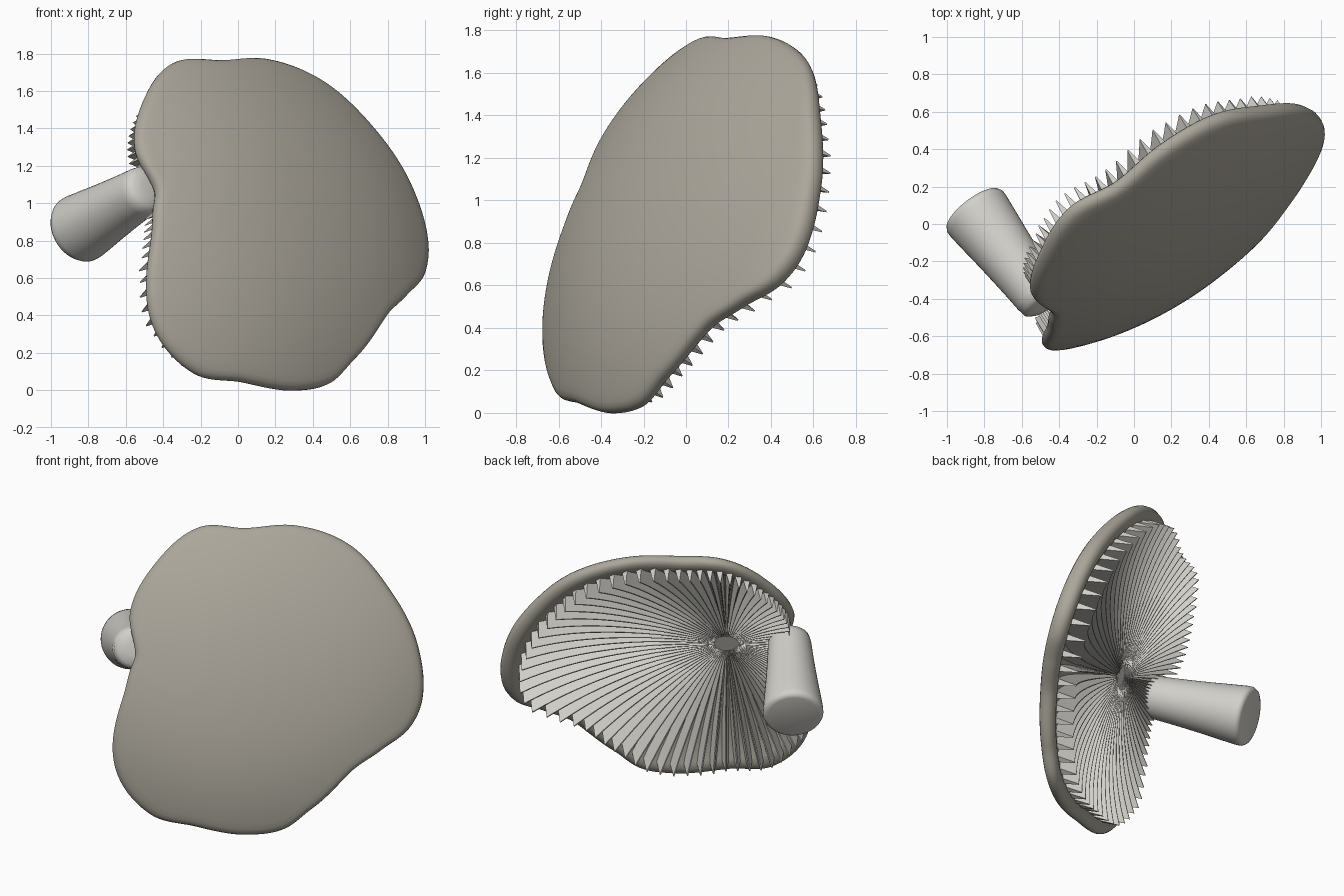
import bpy, bmesh, math
from mathutils import Vector, Matrix

if "Cube" in bpy.data.objects:
    bpy.data.objects.remove(bpy.data.objects["Cube"])

# Tilted frame: n = cap axis, u = sideways, v = up the cap
N = Vector((0.57, -0.75, 0.34)).normalized()
U = Vector((0.796, 0.605, 0)).normalized()
V = N.cross(U)
FRAME = Matrix.Translation((0.19, 0.02, 0.91)) @ Matrix((U, V, N)).transposed().to_4x4()
HUB = Vector((-0.42, 0.09, 0))

# Lobed outline: angle, radius
RIM = [(-172.5, .885), (-148.5, 1.085), (-130, 1.11), (-116, 1.025), (-97, .985), (-84, .95),
       (-72, .865), (-49, .785), (-33, .845), (-21, .94), (-10, .975), (10, .955), (34, .93),
       (56.8, .955), (78, .94), (96.8, .915), (113, .995), (133.6, .965), (153.7, .92),
       (168.6, .815), (177, .835)]


def height(p):
    """Smooth dome surface; the rim simply follows it."""
    q = p.x * p.x + p.y * p.y
    return .24 - .17 * q - .055 * q * q - .04 * p.y


def bulge(p):
    """Extra thickness on the wide side of the cap."""
    return .04 * max(p.x, 0) ** 2


def rim(deg):
    k = len(RIM)
    pt = lambda i: (RIM[i % k][0] + 360 * (i // k), RIM[i % k][1])
    if deg < RIM[0][0]:
        deg += 360
    i = max(j for j in range(k) if RIM[j][0] <= deg)
    p0, p1, p2, p3 = pt(i - 1), pt(i), pt(i + 1), pt(i + 2)
    d = p2[0] - p1[0]
    s = (deg - p1[0]) / d
    m1 = (p2[1] - p0[1]) / (p2[0] - p0[0]) * d
    m2 = (p3[1] - p1[1]) / (p3[0] - p1[0]) * d
    r = ((2*s**3 - 3*s*s + 1) * p1[1] + (s**3 - 2*s*s + s) * m1
         + (3*s*s - 2*s**3) * p2[1] + (s**3 - s*s) * m2)
    a = math.radians(deg)
    return Vector((r * math.cos(a), r * math.sin(a), 0))


SEG = 240
EDGE = [rim(-172 + 360 * i / SEG) for i in range(SEG)]


def dome(edge, t, drop=0.0):
    p = edge * t
    p.z = height(p) + bulge(p) * (1 - drop / .1) - drop
    return p


def under(edge, t, drop=0.0):
    """Point on the concave underside, t = 0 at the hub and 1 at the rim."""
    p = HUB.lerp(edge, t)
    p.z = height(p) - .09 - drop
    return p


def material(name, rgb):
    m = bpy.data.materials.new(name)
    m.diffuse_color = (*rgb, 1)
    m.use_nodes = True
    m.node_tree.nodes["Principled BSDF"].inputs["Base Color"].default_value = m.diffuse_color
    return m


def finish(bm, name, mat, angle):
    bmesh.ops.recalc_face_normals(bm, faces=bm.faces)
    me = bpy.data.meshes.new(name)
    bm.to_mesh(me)
    bm.free()
    me.materials.append(mat)
    ob = bpy.data.objects.new(name, me)
    bpy.context.collection.objects.link(ob)
    ob.matrix_world = FRAME
    bpy.ops.object.select_all(action='DESELECT')
    ob.select_set(True)
    bpy.context.view_layer.objects.active = ob
    bpy.ops.object.shade_smooth_by_angle(angle=math.radians(angle))
    return ob


def skin(bm, rings, first, last):
    """Bridge closed rings and close both ends with a fan to a point."""
    vr = [[bm.verts.new(p) for p in r] for r in rings]
    k = len(vr[0])
    for a, b in zip(vr, vr[1:]):
        for i in range(k):
            j = (i + 1) % k
            bm.faces.new((a[i], a[j], b[j], b[i]))
    for ring, tip in ((vr[0], first), (vr[-1], last)):
        c = bm.verts.new(tip)
        for i in range(k):
            bm.faces.new((c, ring[i], ring[(i + 1) % k]))


def lathe(name, profile, cu, cv, mat, sides=48):
    """Round part about the cap axis direction, from (radius, height) pairs."""
    bm = bmesh.new()
    skin(bm, [[Vector((cu + r * math.cos(2 * math.pi * i / sides),
                       cv + r * math.sin(2 * math.pi * i / sides), z)) for i in range(sides)]
              for r, z in profile],
         Vector((cu, cv, profile[0][1])), Vector((cu, cv, profile[-1][1])))
    return finish(bm, name, mat, 50)


cap_mat = material("cap_skin", (0.41, 0.385, 0.33))
pale_mat = material("pale_flesh", (0.64, 0.63, 0.59))

# Cap: shallow dome, rounded lip, underside running in to the off-centre hub
rings = [[dome(e, t) for e in EDGE]
         for t in (.08, .16, .25, .34, .43, .52, .6, .68, .75, .82, .88, .93, .965)]
for s, drop in ((.985, .004), (.996, .014), (1.0, .028), (.998, .046), (.988, .064),
                (.97, .08), (.945, .094), (.92, .099), (.9, .098)):
    rings.append([dome(e, s, drop) for e in EDGE])
rings += [[under(e, t) for e in EDGE] for t in (.86, .75, .6, .45, .3, .15, .05)]
bm = bmesh.new()
skin(bm, rings, Vector((0, 0, 0.24)), HUB + Vector((0, 0, height(HUB) - .09)))
finish(bm, "cap", cap_mat, 60)

# Gills: thin wedges fanning out from a small open ring at the hub
GILLS = 80
STEPS = 16
bm = bmesh.new()
for g in range(GILLS):
    a = 2 * math.pi * g / GILLS
    d = Vector((math.cos(a), math.sin(a), 0))
    near = max(EDGE, key=lambda e: (e - HUB).normalized().dot(d))
    reach = (near - HUB).length
    edge = HUB + d * reach
    side = Vector((-d.y, d.x, 0))
    t0 = .08 / reach
    deep = .055 + .025 * max(-1, min(1, edge.x / .8))
    rows = []
    for i in range(STEPS + 1):
        t = t0 + (.92 - t0) * i / STEPS
        w = min(.023, .033 * t * reach)
        base = under(edge, t, -.012)
        tip = under(edge, t, .06 + deep * t)
        rows.append([bm.verts.new(p) for p in (base - side * w, base + side * w,
                                               tip + side * w * .15, tip - side * w * .15)])
    for p, q in zip(rows, rows[1:]):
        for i in range(4):
            j = (i + 1) % 4
            bm.faces.new((p[i], p[j], q[j], q[i]))
    bm.faces.new(rows[0])
    bm.faces.new(rows[-1])
finish(bm, "gills", pale_mat, 35)

# Pale floor inside the ring of gills
top = height(HUB) - .09
lathe("gill_hub", [(.08, top - .03), (.085, top - .02), (.085, top + .02)], HUB.x, HUB.y, pale_mat, 32)

# Stem: flared stalk at the notch, parallel to the cap axis
lathe("stem", [(.155, -.665), (.175, -.658), (.185, -.64), (.185, -.61), (.174, -.5),
               (.161, -.38), (.149, -.25), (.14, -.14), (.134, -.05), (.126, -.005),
               (.10, .015), (.05, .025)], -.80, .18, pale_mat)
